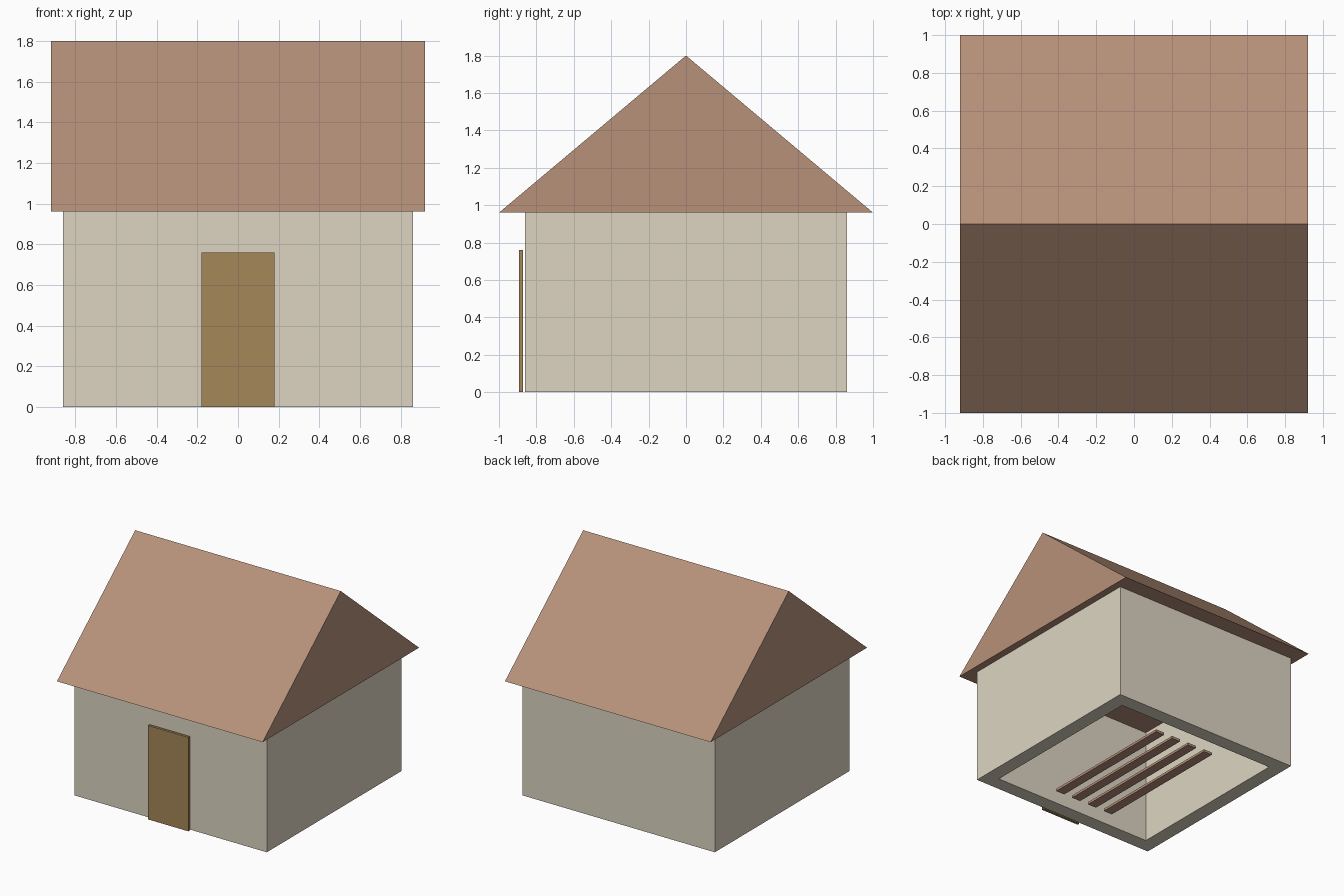
import bpy
import bmesh

if "Cube" in bpy.data.objects:
    bpy.data.objects.remove(bpy.data.objects["Cube"])


def srgb(r, g, b):
    """Convert 0-255 display values to a linear RGBA colour."""
    def lin(v):
        v /= 255
        return v / 12.92 if v <= 0.04045 else ((v + 0.055) / 1.055) ** 2.4
    return (lin(r), lin(g), lin(b), 1.0)


def material(name, rgb):
    mat = bpy.data.materials.new(name)
    mat.diffuse_color = srgb(*rgb)
    mat.use_nodes = True
    mat.node_tree.nodes["Principled BSDF"].inputs["Base Color"].default_value = mat.diffuse_color
    return mat


PLASTER = material("cream plaster", (221, 213, 194))
ROOF = material("terracotta brown", (182, 145, 122))
WOOD = material("door wood", (165, 135, 90))


def extrude_profile(name, points, vector, mat):
    """Flat polygon extruded along a vector into a closed solid."""
    bm = bmesh.new()
    face = bm.faces.new([bm.verts.new(p) for p in points])
    top = bmesh.ops.extrude_face_region(bm, geom=[face])["geom"]
    bmesh.ops.translate(bm, vec=vector,
                        verts=[v for v in top if isinstance(v, bmesh.types.BMVert)])
    if not any(len(e.link_faces) == 1 for e in bm.edges):
        pass
    else:
        bmesh.ops.holes_fill(bm, edges=bm.edges)
    bmesh.ops.recalc_face_normals(bm, faces=bm.faces)
    return finish(name, bm, mat)


def finish(name, bm, mat):
    mesh = bpy.data.meshes.new(name)
    bm.to_mesh(mesh)
    bm.free()
    mesh.materials.append(mat)
    obj = bpy.data.objects.new(name, mesh)
    bpy.context.collection.objects.link(obj)
    return obj


def box(name, x0, x1, y0, y1, z0, z1, mat):
    pts = [(x0, y0, z0), (x1, y0, z0), (x1, y1, z0), (x0, y1, z0)]
    return extrude_profile(name, pts, (0, 0, z1 - z0), mat)


# Walls: a square tube, open below, closed above by the roof
OUTER, INNER, EAVES = 0.86, 0.74, 0.96
bm = bmesh.new()
corners = [(-1, -1), (1, -1), (1, 1), (-1, 1)]
rings = [[bm.verts.new((sx * r, sy * r, z)) for sx, sy in corners]
         for r, z in ((OUTER, 0), (OUTER, EAVES), (INNER, EAVES), (INNER, 0))]
for a, b in zip(rings, rings[1:] + rings[:1]):
    for i in range(4):
        j = (i + 1) % 4
        bm.faces.new((a[i], a[j], b[j], b[i]))
bmesh.ops.recalc_face_normals(bm, faces=bm.faces)
finish("walls", bm, PLASTER)

# Gable roof: solid prism with its ridge along x
extrude_profile("roof", [(-0.92, -1, EAVES), (-0.92, 1, EAVES), (-0.92, 0, 1.8)],
                (1.84, 0, 0), ROOF)

# Door: slab standing just clear of the front wall
box("door", -0.18, 0.18, -0.892, -0.872, 0, 0.76, WOOD)

# Floor slats: four planks lying inside the open base
for i in range(4):
    x = -0.24 + 0.16 * i
    box(f"floor_slat_{i + 1}", x - 0.04, x + 0.04, -0.6, 0.6, 0, 0.02, ROOF)
